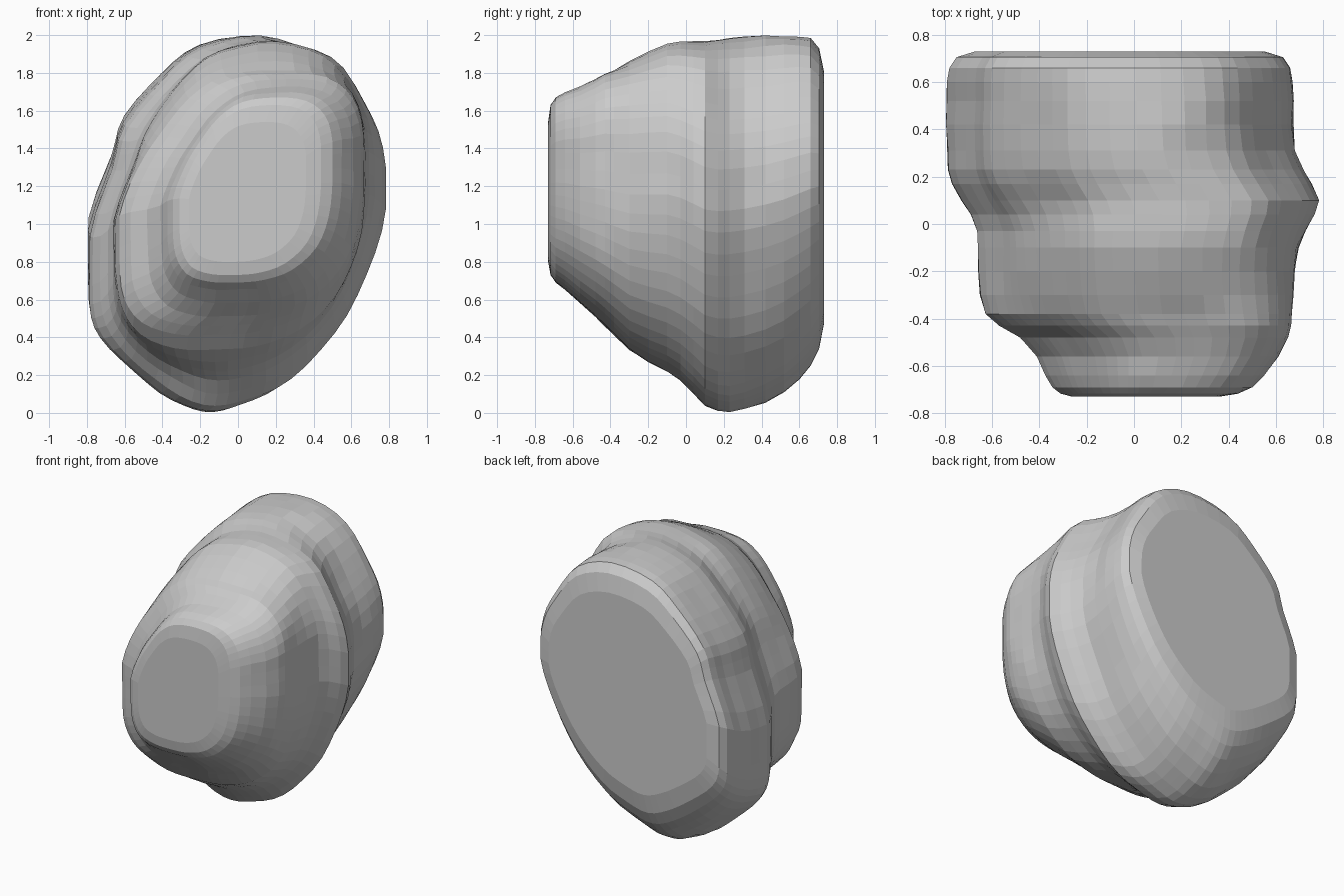
import bpy, bmesh
from mathutils import Vector, noise

# Cross-sections normalised to a -1..1 box (x, z): tilted oval at the back, squarer at the front
BACK = [(-1, -.42), (-1, -.06), (-.84, .3), (-.75, .53), (-.48, .78), (-.2, .95),
        (.24, 1), (.6, .89), (.83, .64), (.97, .4), (1, .08), (.85, -.27),
        (.61, -.6), (.3, -.85), (.02, -.96), (-.2, -1), (-.42, -.93), (-.68, -.78), (-.92, -.6)]
FRONT = [(-1, -.45), (-1, -.1), (-.85, .25), (-.68, .5), (-.43, .78), (-.13, .95),
         (.3, 1), (.68, .96), (.91, .8), (1, .52), (1, .08), (.95, -.3),
         (.8, -.62), (.5, -.86), (.15, -.97), (-.2, -1), (-.55, -.99), (-.82, -.91), (-.96, -.72)]

# Stations from front to back: y, x min, x max, z min, z max
STATIONS = [(-.73, -.26, .36, .80, 1.54), (-.717, -.31, .44, .73, 1.63), (-.69, -.345, .50, .69, 1.67),
            (-.64, -.375, .55, .65, 1.70), (-.56, -.41, .61, .58, 1.73), (-.48, -.48, .65, .51, 1.77),
            (-.43, -.57, .665, .46, 1.80), (-.38, -.63, .67, .41, 1.82), (-.3, -.65, .675, .33, 1.86),
            (-.2, -.655, .68, .27, 1.91), (-.1, -.66, .695, .22, 1.955), (-.03, -.665, .725, .17, 1.965),
            (.04, -.69, .765, .10, 1.965), (.1, -.73, .787, .035, 1.965), (.17, -.77, .755, .005, 1.975),
            (.23, -.79, .72, 0, 1.985), (.31, -.79, .685, .015, 1.99), (.42, -.79, .675, .055, 1.995),
            (.52, -.79, .675, .11, 2.0), (.6, -.79, .67, .18, 2.0), (.66, -.78, .66, .25, 1.985),
            (.705, -.75, .63, .34, 1.93), (.73, -.67, .55, .47, 1.81)]


def smooth_loop(pts, steps=3):
    """Closed Catmull-Rom curve through the points."""
    out, n = [], len(pts)
    for i in range(n):
        a, b, c, d = (Vector(pts[(i + k) % n]) for k in (-1, 0, 1, 2))
        for s in range(steps):
            t = s / steps
            out.append(.5 * (2 * b + (c - a) * t + (2 * a - 5 * b + 4 * c - d) * t * t
                             + (3 * b - 3 * c + d - a) * t ** 3))
    return out


back, front = smooth_loop(BACK), smooth_loop(FRONT)
bm = bmesh.new()
rings = []
for i, (y, x0, x1, z0, z1) in enumerate(STATIONS):
    w = max(0, min(1, (.2 - y) / .6))          # how much of the front shape
    ring = []
    for pb, pf in zip(back, front):
        px, pz = (max(-1, min(1, v)) for v in pb.lerp(pf, w))
        # Gentle lumps on the flanks
        lump = 1
        if 2 < i < len(STATIONS) - 3:
            lump = .998 + .014 * noise.noise(Vector((px * 3, y * 6, pz * 3)))
        ring.append(bm.verts.new(((x0 + x1) / 2 + px * lump * (x1 - x0) / 2, y,
                                  max(0, (z0 + z1) / 2 + pz * lump * (z1 - z0) / 2))))
    rings.append(ring)

# Flanks
n = len(back)
for a, b in zip(rings, rings[1:]):
    for k in range(n):
        bm.faces.new((a[k], a[(k + 1) % n], b[(k + 1) % n], b[k]))

# Flat front and back ends
bm.faces.new(rings[0])
bm.faces.new(rings[-1])
bmesh.ops.recalc_face_normals(bm, faces=bm.faces[:])

mesh = bpy.data.meshes.new("boulder")
bm.to_mesh(mesh)
bm.free()
rock = bpy.data.objects.new("boulder", mesh)
bpy.context.collection.objects.link(rock)
